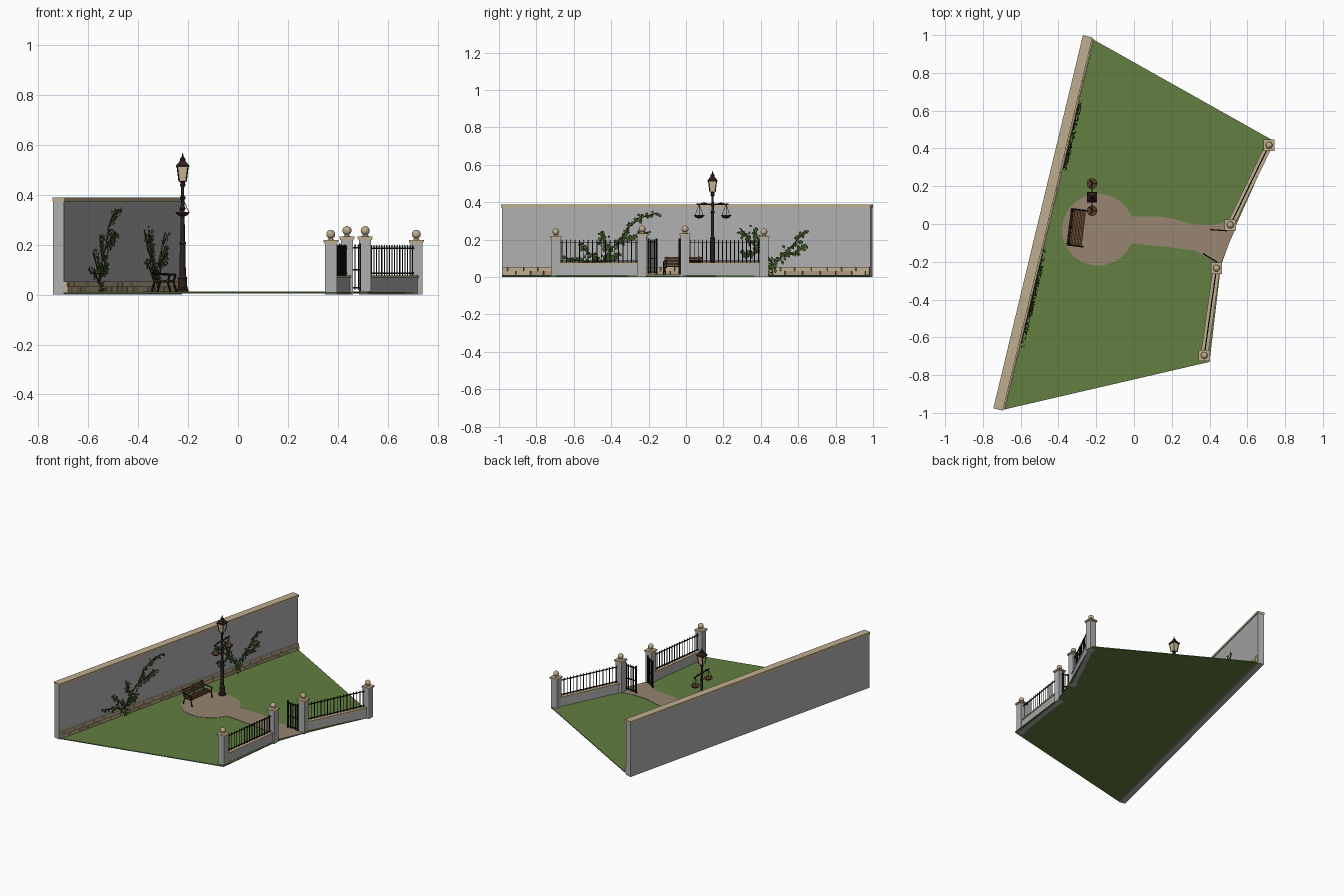
import bpy, bmesh, math, random
from mathutils import Matrix, Vector

random.seed(4)
cube = bpy.data.objects.get("Cube")
if cube:
    bpy.data.objects.remove(cube, do_unlink=True)


def material(name, rgb):
    m = bpy.data.materials.new(name)
    m.use_nodes = True
    m.diffuse_color = (*rgb, 1)
    m.node_tree.nodes["Principled BSDF"].inputs["Base Color"].default_value = (*rgb, 1)
    return m


GREY = material("grey_render", (0.43, 0.43, 0.43))
TAN = material("sandstone", (0.52, 0.42, 0.27))
BROWN = material("weathered_stone", (0.4, 0.31, 0.2))
GRASS = material("grass", (0.125, 0.21, 0.052))
PATH = material("gravel", (0.31, 0.235, 0.165))
IRON = material("black_iron", (0.008, 0.007, 0.008))
BRONZE = material("dark_bronze", (0.025, 0.014, 0.012))
WOOD = material("bench_wood", (0.1, 0.045, 0.02))
LEAF = material("ivy_leaf", (0.045, 0.1, 0.02))
GLASS = material("lamp_glass", (0.6, 0.5, 0.32))


def frame(x, y, angle=0.0):
    return Matrix.Translation((x, y, 0)) @ Matrix.Rotation(angle, 4, "Z")


class Part:
    """Collects primitives in a local frame and turns them into one object."""

    def __init__(self, name, mats, at=None):
        self.name, self.mats, self.bm = name, mats, bmesh.new()
        self.at = at or Matrix()

    def paint(self, verts, mat):
        for f in {f for v in verts for f in v.link_faces}:
            f.material_index = self.mats.index(mat or self.mats[0])

    def box(self, centre, size, mat=None, tilt=0.0):
        m = Matrix.Translation(centre) @ Matrix.Rotation(tilt, 4, "Y") @ Matrix.Diagonal((*size, 1))
        self.paint(bmesh.ops.create_cube(self.bm, size=1, matrix=m)["verts"], mat)

    def rod(self, a, b, r, r2=None, mat=None, sides=6, turn=0.0):
        a, b = Vector(a), Vector(b)
        m = (Matrix.Translation((a + b) / 2) @ (b - a).to_track_quat("Z", "Y").to_matrix().to_4x4()
             @ Matrix.Rotation(turn, 4, "Z"))
        out = bmesh.ops.create_cone(self.bm, cap_ends=True, segments=sides, radius1=r,
                                    radius2=r if r2 is None else r2, depth=(b - a).length, matrix=m)
        self.paint(out["verts"], mat)

    def ball(self, centre, r, mat=None):
        out = bmesh.ops.create_uvsphere(self.bm, u_segments=16, v_segments=10, radius=r,
                                        matrix=Matrix.Translation(centre))
        self.paint(out["verts"], mat)

    def lathe(self, profile, mat=None, sides=16, x=0, y=0):
        for (r1, z1), (r2, z2) in zip(profile, profile[1:]):
            self.rod((x, y, z1), (x, y, z2), r1, r2, mat, sides)

    def slab(self, outline, z0, z1):
        f = self.bm.faces.new([self.bm.verts.new((x, y, z0)) for x, y in outline])
        up = bmesh.ops.extrude_face_region(self.bm, geom=[f])["geom"]
        bmesh.ops.translate(self.bm, vec=(0, 0, z1 - z0),
                            verts=[v for v in up if isinstance(v, bmesh.types.BMVert)])
        bmesh.ops.recalc_face_normals(self.bm, faces=self.bm.faces[:])

    def finish(self, smooth=False):
        mesh = bpy.data.meshes.new(self.name)
        self.bm.to_mesh(mesh)
        self.bm.free()
        ob = bpy.data.objects.new(self.name, mesh)
        bpy.context.collection.objects.link(ob)
        ob.matrix_world = self.at
        for m in self.mats:
            mesh.materials.append(m)
        if smooth:
            bpy.ops.object.select_all(action="DESELECT")
            ob.select_set(True)
            bpy.context.view_layer.objects.active = ob
            bpy.ops.object.shade_smooth_by_angle(angle=math.radians(40))


# Lawn and gravel path
lawn = Part("lawn", [GRASS])
lawn.slab([(-0.23, 0.985), (0.74, 0.44), (0.53, -0.03), (0.46, -0.22), (0.4, -0.73), (-0.7, -0.985)], 0.004, 0.01)
lawn.finish()
circle = Part("path_circle", [PATH])
circle.rod((-0.19, -0.03, 0.006), (-0.19, -0.03, 0.012), 0.19, sides=48)
circle.finish()
walk = Part("path_walk", [PATH])
walk.slab([(-0.04, 0.04), (0.14, 0.04), (0.22, 0.025), (0.3, 0), (0.41, -0.005), (0.5, 0.01), (0.535, -0.03),
           (0.46, -0.2), (0.435, -0.2), (0.32, -0.14), (0.16, -0.12), (-0.04, -0.1)], 0.006, 0.0125)
walk.finish()

# Tall boundary wall: local y runs along it, local +x faces the garden
WALL = frame(-0.458, 0, -math.radians(13.5))
HALF = 1.016
wall = Part("boundary_wall", [GREY, TAN], WALL)
wall.box((-0.026, 0, 0.187), (0.044, 2 * HALF - 0.006, 0.374))
wall.box((-0.025, 0, 0.381), (0.052, 2 * HALF, 0.016), TAN)
wall.finish()
stones = Part("wall_footing_stones", [TAN, BROWN], WALL)
for z, h, shift, depth in ((0.021, 0.022, 0.0, 0.018), (0.0425, 0.02, 0.04, 0.014)):
    s = -HALF + 0.005
    while s < HALF - 0.02:
        w = min(random.uniform(0.07, 0.1) - (shift if s < -1 else 0), HALF - s - 0.004)
        stones.box((depth / 2 - 0.006, s + w / 2, z), (depth, w - 0.004, h),
                   TAN if z > 0.03 or random.random() < 0.4 else BROWN)
        s += w
stones.finish()

# Piers with ball finials
PIERS = [(0.715, 0.417, 0.205), (0.51, -0.005, 0.22), (0.437, -0.234, 0.22), (0.372, -0.696, 0.205)]
for i, (x, y, h) in enumerate(PIERS):
    pier = Part(f"pier_{i + 1}", [GREY, TAN], frame(x, y))
    pier.box((0, 0, h / 2), (0.048, 0.048, h))
    pier.box((0, 0, h + 0.003), (0.054, 0.054, 0.006), TAN)
    pier.box((0, 0, h + 0.01), (0.06, 0.06, 0.008), TAN)
    pier.lathe([(0.015, h + 0.014), (0.009, h + 0.02), (0.009, h + 0.026)], TAN)
    pier.ball((0, 0, h + 0.037), 0.018, TAN)
    pier.finish(True)


def railing(part, x0, x1, z0, z1, count, spikes):
    """Upright bars between two rails, along local x."""
    for z in (z0 + 0.01, z1 - 0.012):
        part.box(((x0 + x1) / 2, 0, z), (x1 - x0, 0.006, 0.005))
    for k in range(count):
        x = x0 + (x1 - x0) * (k + 0.5) / count
        part.rod((x, 0, z0), (x, 0, z1 - 0.006), 0.0024)
        if spikes:
            part.rod((x, 0, z1 - 0.006), (x, 0, z1 + 0.004), 0.004, 0, sides=4)


# Low walls with iron railings
for side, (a, b) in (("left", PIERS[:2]), ("right", PIERS[2:])):
    d = Vector((b[0] - a[0], b[1] - a[1]))
    at = frame(a[0], a[1], math.atan2(d.y, d.x))
    low = Part(f"low_wall_{side}", [GREY, TAN], at)
    low.box((d.length / 2, 0, 0.034), (d.length - 0.03, 0.03, 0.068))
    low.box((d.length / 2, 0, 0.072), (d.length - 0.03, 0.038, 0.01), TAN)
    low.finish()
    rail = Part(f"railing_{side}", [IRON], at)
    railing(rail, 0.022, d.length - 0.022, 0.076, 0.198, 18, True)
    rail.finish()

# Open gate leaves
for side, x, y, tx, ty in (("left", 0.49, -0.036, 0.408, -0.03), ("right", 0.437, -0.2, 0.368, -0.158)):
    d = Vector((tx - x, ty - y))
    gate = Part(f"gate_{side}", [IRON], frame(x, y, math.atan2(d.y, d.x)))
    railing(gate, 0, d.length, 0.018, 0.2, 6, True)
    for s in (0, d.length):
        gate.box((s, 0, 0.11), (0.007, 0.007, 0.19))
    gate.box((d.length / 2, 0, 0.1), (d.length, 0.006, 0.006))
    gate.finish()

# Lamp post with lantern
LAMP = frame(-0.222, 0.142)
post = Part("lamp_post", [BRONZE], LAMP)
post.lathe([(0.024, 0.004), (0.024, 0.02), (0.019, 0.026), (0.017, 0.06), (0.019, 0.066), (0.013, 0.076),
            (0.011, 0.2), (0.014, 0.206), (0.009, 0.216), (0.008, 0.34), (0.013, 0.346), (0.007, 0.356),
            (0.006, 0.43), (0.012, 0.44), (0.008, 0.448), (0.015, 0.456)])
post.finish(True)
lantern = Part("lantern", [BRONZE, GLASS], LAMP)
lantern.rod((0, 0, 0.455), (0, 0, 0.515), 0.02, 0.031, GLASS, 4, math.pi / 4)
lantern.rod((0, 0, 0.512), (0, 0, 0.519), 0.038, 0.038, None, 4, math.pi / 4)
lantern.rod((0, 0, 0.519), (0, 0, 0.538), 0.036, 0.014, None, 4, math.pi / 4)
lantern.lathe([(0.011, 0.538), (0.011, 0.546), (0.005, 0.551), (0.001, 0.568)], sides=8)
for sx in (-1, 1):
    for sy in (-1, 1):
        lantern.rod((sx * 0.0145, sy * 0.0145, 0.455), (sx * 0.022, sy * 0.022, 0.515), 0.0025)
lantern.finish()

# Balance beam with hanging pans
scales = Part("balance_scales", [BRONZE, WOOD], LAMP)
scales.rod((0, -0.085, 0.388), (0, 0.085, 0.388), 0.004)
scales.ball((0, 0, 0.388), 0.011)
for s in (-1, 1):
    y = s * 0.072
    scales.rod((0, s * 0.02, 0.388), (0, s * 0.045, 0.396), 0.003)
    scales.rod((0, s * 0.045, 0.396), (0, y, 0.388), 0.003)
    scales.lathe([(0.008, 0.314), (0.02, 0.319), (0.026, 0.327)], x=0, y=y)
    scales.lathe([(0.028, 0.327), (0.028, 0.331)], WOOD, x=0, y=y)
    for k in range(3):
        t = k * math.tau / 3
        scales.rod((0, y, 0.388), (0.025 * math.cos(t), y + 0.025 * math.sin(t), 0.33), 0.0013, sides=4)
scales.finish(True)

# Bench facing the gate
bench = Part("bench", [WOOD, IRON], frame(-0.302, -0.02, -math.radians(7)))
for k in range(4):
    bench.box((-0.018 + k * 0.016, 0, 0.056), (0.013, 0.2, 0.005))
for k in range(3):
    bench.box((-0.03 - k * 0.005, 0, 0.069 + k * 0.016), (0.004, 0.2, 0.012), tilt=-0.3)
for y in (-0.088, 0, 0.088):
    bench.rod((-0.022, y, 0.05), (-0.044, y, 0.11), 0.003, mat=IRON)
    bench.rod((-0.026, y, 0.051), (0.036, y, 0.051), 0.003, mat=IRON)
for y in (-0.096, 0.096):
    for a, b in (((-0.035, 0.004), (-0.022, 0.05)), ((0.045, 0.004), (0.032, 0.052)),
                 ((0.032, 0.052), (0.04, 0.08)), ((0.042, 0.08), (-0.036, 0.085))):
        bench.rod((a[0], y, a[1]), (b[0], y, b[1]), 0.004, mat=IRON)
bench.finish()

# Climbing ivy: branches given as (along the wall, height)
IVY = {
    "ivy_right": [[(-0.47, 0.01), (-0.46, 0.07), (-0.42, 0.14), (-0.35, 0.2), (-0.31, 0.27), (-0.24, 0.32), (-0.16, 0.34)],
                  [(-0.46, 0.07), (-0.52, 0.12), (-0.58, 0.17)], [(-0.47, 0.05), (-0.55, 0.08), (-0.65, 0.1)],
                  [(-0.42, 0.14), (-0.45, 0.2), (-0.46, 0.24)], [(-0.35, 0.2), (-0.27, 0.22), (-0.2, 0.24)],
                  [(-0.46, 0.08), (-0.4, 0.1), (-0.36, 0.13)]],
    "ivy_left": [[(0.48, 0.01), (0.47, 0.08), (0.43, 0.14), (0.36, 0.19), (0.3, 0.26)],
                 [(0.48, 0.06), (0.54, 0.12), (0.6, 0.18), (0.66, 0.25)], [(0.54, 0.12), (0.61, 0.13), (0.65, 0.16)],
                 [(0.43, 0.14), (0.36, 0.12), (0.3, 0.13)], [(0.43, 0.14), (0.39, 0.22), (0.38, 0.26)]],
}
for name, branches in IVY.items():
    ivy = Part(name, [LEAF, WOOD], WALL)
    for branch in branches:
        for (s0, z0), (s1, z1) in zip(branch, branch[1:]):
            ivy.rod((0.012, s0, z0), (0.012, s1, z1), 0.003, mat=WOOD, sides=5)
            for k in range(16):
                t, r = random.random(), random.uniform(0.008, 0.013)
                c = Vector((random.uniform(0.01, 0.028), s0 + (s1 - s0) * t + random.gauss(0, 0.012),
                            max(0.02, z0 + (z1 - z0) * t + random.gauss(0, 0.011))))
                spin = Matrix.Rotation(random.uniform(0, 6), 3, "X") @ Matrix.Rotation(random.uniform(-0.6, 0.6), 3, "Y")
                corners = [spin @ Vector(p) * r for p in ((0, -0.8, 0), (0.3, 0, -1), (0, 0.8, 0), (0.3, 0, 1.2))]
                ivy.bm.faces.new([ivy.bm.verts.new(c + p) for p in corners])
    ivy.finish()
